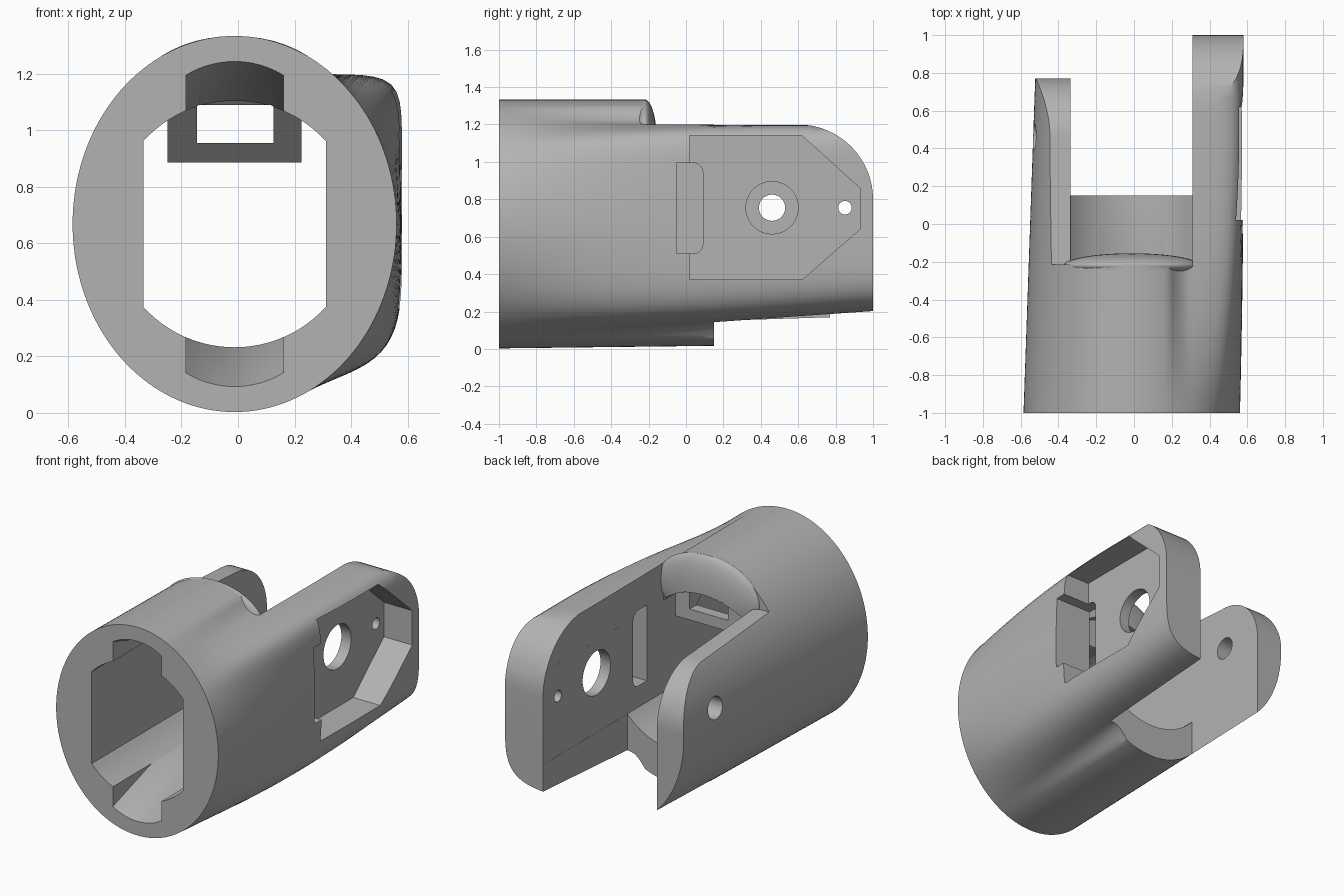
import bpy, bmesh
from math import sin, cos, pi, radians, degrees, atan2

cube = bpy.data.objects.get("Cube")
if cube:
    bpy.data.objects.remove(cube)

CX, CZ = -0.012, 0.668          # axis of the tube
X0, X1 = -0.335, 0.31           # inner faces of the two arms

grey = bpy.data.materials.new("plain grey")
grey.use_nodes = True
grey.diffuse_color = (0.45, 0.45, 0.45, 1)
grey.node_tree.nodes["Principled BSDF"].inputs["Base Color"].default_value = (0.45, 0.45, 0.45, 1)


def loft(name, rings):
    """Closed solid through rings of equal point count."""
    bm = bmesh.new()
    vs = [[bm.verts.new(p) for p in ring] for ring in rings]
    n = len(vs[0])
    for a, b in zip(vs, vs[1:]):
        for i in range(n):
            j = (i + 1) % n
            bm.faces.new((a[i], a[j], b[j], b[i]))
    bm.faces.new(vs[0])
    bm.faces.new(vs[-1])
    bmesh.ops.recalc_face_normals(bm, faces=bm.faces)
    me = bpy.data.meshes.new(name)
    bm.to_mesh(me)
    bm.free()
    me.materials.append(grey)
    ob = bpy.data.objects.new(name, me)
    bpy.context.collection.objects.link(ob)
    return ob


def side_prism(name, yz, xa, xb):
    """Side profile extruded across x."""
    return loft(name, [[(x, y, z) for y, z in yz] for x in (xa, xb)])


def box(name, xa, xb, ya, yb, za, zb):
    return side_prism(name, [(ya, za), (yb, za), (yb, zb), (ya, zb)], xa, xb)


def arc(cy, cz, ry, rz, a0, a1, n=16):
    steps = [radians(a0 + (a1 - a0) * i / n) for i in range(n + 1)]
    return [(cy + ry * cos(a), cz + rz * sin(a)) for a in steps]


def disc(y, z, r):
    return arc(y, z, r, r, 0, 352.5, 47)


def combine(tool, op="DIFFERENCE"):
    mod = body.modifiers.new(tool.name, "BOOLEAN")
    mod.operation, mod.object, mod.solver = op, tool, "EXACT"
    tool.hide_render = True
    bpy.context.view_layer.objects.active = body
    bpy.ops.object.modifier_apply(modifier=mod.name)
    bpy.data.objects.remove(tool)


def outer_ring(y, n=144):
    """Oval section whose +x side flares into a flat, squarish cheek."""
    s = min((y + 1) / 1.5, 1)
    flare = 1 - (1 - s) ** 2
    pts = []
    for i in range(n):
        a = 2 * pi * i / n
        c, h = cos(a), sin(a)
        rx = 0.573 if c > 0 else 0.573 - 0.035 * (y + 1)
        rz = 0.665 if h > 0 else 0.665 - 0.012 * (y + 1)
        x, z = rx * c, rz * h
        angle = abs(degrees(atan2(h, c)))
        w = flare * min(max((70 - angle) / 12, 0), 1)
        semi, p = (0.53, 10) if h > 0 else (0.54 - 0.07 * y, 5)
        k = ((abs(x) / 0.592) ** p + (abs(z) / semi) ** p) ** (-1 / p)
        k = 1 + (k - 1) * w
        pts.append((CX + x * k, y, CZ + z * k))
    return pts


# Outer shell
body = loft("forked_tube", [outer_ring(-1 + i / 12) for i in range(25)])

# Gap between the arms
combine(box("upper_gap", X0, X1, -0.215, 2, CZ, 2))
combine(box("rear_gap", X0, X1, 0.15, 2, -1, 2))

# Short arm: lowered top with a rounded end
combine(side_prism("short_arm_trim", [(-0.215, 2), (-0.215, 1.085)]
                   + arc(0.44, 0.70, 0.33, 0.34, 90, 0)
                   + [(0.77, -1), (2, -1), (2, 2)], -1, X0 + 0.001))

# Long arm: rounded upper corner
combine(side_prism("long_arm_trim", [(0.6, 2)] + arc(0.6, 0.8, 0.4, 0.4, 90, 0)
                   + [(2, 0.8), (2, 2)], X1 - 0.01, 1))

# Bulging rear rim above the bore
bpy.ops.mesh.primitive_uv_sphere_add(segments=48, ring_count=24, radius=1,
                                     location=(CX, -0.22, 1.1))
rim = bpy.context.object
rim.name = "rear_rim"
rim.scale = (0.36, 0.065, 0.233)
rim.data.materials.append(grey)
combine(rim, "UNION")

# Bore with flat sides
half = arc(CX, CZ, 0.436, 0.436, 42.3, 137.7, 24)
section = half + [(x, 2 * CZ - z) for x, z in reversed(half)]
combine(loft("bore", [[(x, y, z) for x, z in section] for y in (-1.1, 1.1)]))

# Tapering key notches above and below the bore
for sign in (1, -1):
    curve = arc(CX, 0.245, 0.33, 0.33, 58.5, 121.5, 12)
    rings = []
    for y, drop in ((-1.1, 0), (-1, 0), (-0.55, 0.145)):
        ring = [(x, y, CZ + sign * (z - drop)) for x, z in curve]
        rings.append(ring + [(curve[-1][0], y, CZ), (curve[0][0], y, CZ)])
    combine(loft("key_notch", rings))

# Sloped catch under the roof, with a window through it
combine(side_prism("catch", [(-0.215, 1.12), (-0.215, 0.885), (-0.45, 1.12)],
                   -0.25, 0.225), "UNION")
combine(box("catch_window", -0.145, 0.125, -0.6, -0.1, 0.955, 1.088))

# Pocket, slot and holes in the arms
pocket = [(0.02, 0.37), (0.02, 1.14), (0.62, 1.14), (0.93, 0.86), (0.93, 0.64), (0.62, 0.37)]
combine(side_prism("pocket", pocket, 0.38, 1))
slot = [(-0.05, 0.51), (-0.05, 0.995)] + arc(0.04, 0.945, 0.05, 0.05, 90, 0, 8) \
    + arc(0.04, 0.56, 0.05, 0.05, 0, -90, 8)
combine(side_prism("slot", slot, 0.2, 1))
combine(side_prism("pivot_hole", disc(0.46, 0.755, 0.14), 0.2, 1))
combine(side_prism("pin_hole", disc(0.85, 0.755, 0.036), 0.2, 1))
combine(side_prism("short_arm_hole", disc(0.46, 0.755, 0.07), -1, -0.2))

bpy.ops.object.select_all(action="DESELECT")
body.select_set(True)
bpy.context.view_layer.objects.active = body
bpy.ops.object.shade_smooth_by_angle(angle=radians(30))
